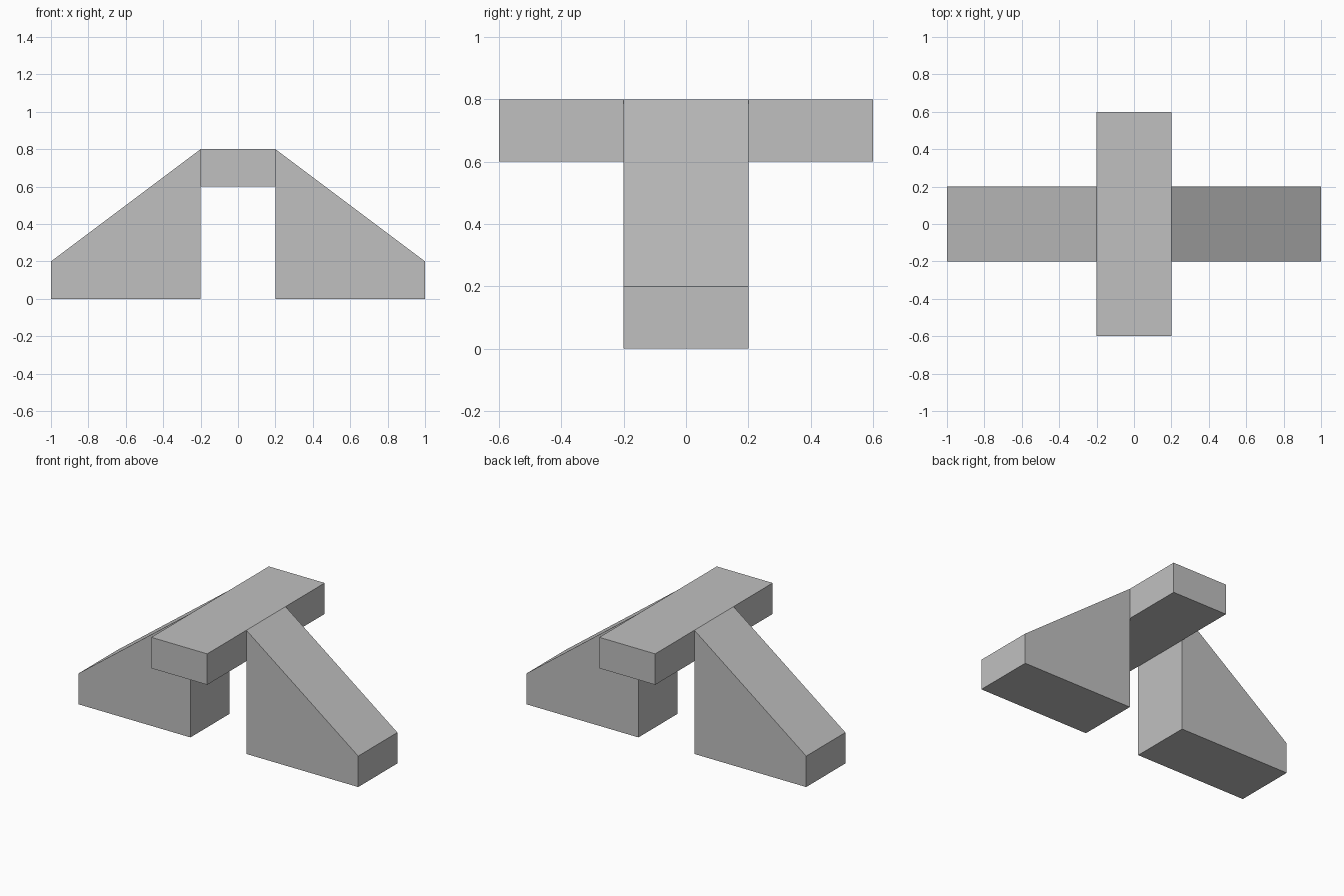
import bpy
import bmesh

if "Cube" in bpy.data.objects:
    bpy.data.objects.remove(bpy.data.objects["Cube"])

grey = bpy.data.materials.new("plain grey")
grey.diffuse_color = (0.53, 0.53, 0.53, 1.0)
grey.use_nodes = True
grey.node_tree.nodes["Principled BSDF"].inputs["Base Color"].default_value = grey.diffuse_color


def prism(name, profile, half_depth):
    """Extrude an x-z profile along y, centred on y = 0."""
    bm = bmesh.new()
    face = bm.faces.new([bm.verts.new((x, -half_depth, z)) for x, z in profile])
    grown = bmesh.ops.extrude_face_region(bm, geom=[face])["geom"]
    bmesh.ops.translate(bm, vec=(0, 2 * half_depth, 0),
                        verts=[g for g in grown if isinstance(g, bmesh.types.BMVert)])
    bmesh.ops.recalc_face_normals(bm, faces=bm.faces)
    mesh = bpy.data.meshes.new(name)
    bm.to_mesh(mesh)
    bm.free()
    mesh.materials.append(grey)
    obj = bpy.data.objects.new(name, mesh)
    bpy.context.collection.objects.link(obj)
    return obj


# Sloped supports, mirrored left and right
for side, label in ((-1, "left"), (1, "right")):
    outline = [(0.2, 0), (1, 0), (1, 0.2), (0.2, 0.8)]
    prism(label + "_ramp_support", [(side * x, z) for x, z in outline], 0.2)

# Long beam bridging the supports
prism("top_beam", [(-0.2, 0.6), (0.2, 0.6), (0.2, 0.8), (-0.2, 0.8)], 0.6)
